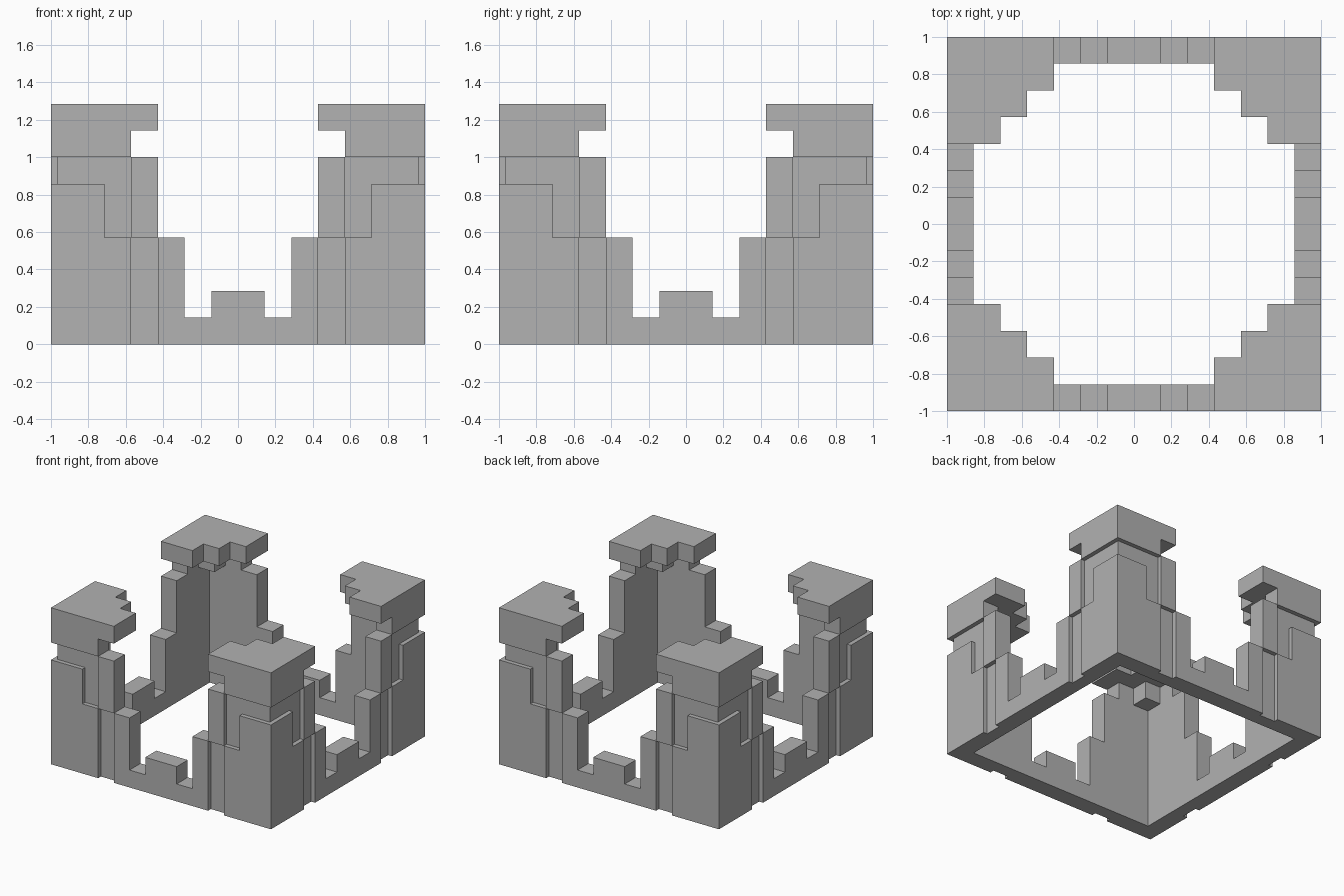
import bpy, bmesh
from math import radians
from mathutils import Matrix

if "Cube" in bpy.data.objects:
    bpy.data.objects.remove(bpy.data.objects["Cube"], do_unlink=True)

U = 1 / 7          # one block
RECESS = 0.25      # depth of the wall relief, in blocks
UPRIGHT = Matrix.Rotation(radians(90), 4, "X")   # stands a flat profile up, facing the front

stone = bpy.data.materials.new("grey_stone")
stone.use_nodes = True
stone.diffuse_color = (0.445, 0.445, 0.445, 1)
stone.node_tree.nodes["Principled BSDF"].inputs["Base Color"].default_value = stone.diffuse_color


def turn(k):
    return Matrix.Rotation(radians(90 * k), 4, "Z")


def prism(name, points, low, high, matrix=Matrix()):
    """Extrude a flat outline, given in blocks, from low to high."""
    bm = bmesh.new()
    face = bm.faces.new([bm.verts.new((x, y, low)) for x, y in points])
    extruded = bmesh.ops.extrude_face_region(bm, geom=[face])["geom"]
    top = [v for v in extruded if isinstance(v, bmesh.types.BMVert)]
    bmesh.ops.translate(bm, verts=top, vec=(0, 0, high - low))
    bmesh.ops.transform(bm, verts=bm.verts, matrix=Matrix.Scale(U, 4) @ matrix)
    bmesh.ops.recalc_face_normals(bm, faces=bm.faces)
    mesh = bpy.data.meshes.new(name)
    bm.to_mesh(mesh)
    bm.free()
    obj = bpy.data.objects.new(name, mesh)
    bpy.context.scene.collection.objects.link(obj)
    return obj


def square(r):
    return [(-r, -r), (r, -r), (r, r), (-r, r)]


def mirrored(points):
    return [(-x, y) for x, y in points]


# Hollow square wall, carved by cutters
wall = prism("ruined_wall", square(7), 0, 7)
cutters = [prism("courtyard_cutter", square(6), -1, 8)]

# Stepped gaps with a low merlon left in the middle of each side
half_gap = [(1, 2), (1, 1), (2, 1), (2, 4), (3, 4), (3, 8)]
gap = half_gap + mirrored(half_gap)[::-1]
for k in range(2):
    cutters.append(prism("gap_cutter", gap, -8, 8, turn(k) @ UPRIGHT))

# Shallow relief beside each corner: a stepped band above and a groove below
band = [(8, 8), (4, 8), (4, 4), (5, 4), (5, 6), (8, 6)]
groove = [(3, -1), (4, -1), (4, 4), (3, 4)]
for k in range(4):
    for outline in (band, groove):
        for side in (outline, mirrored(outline)):
            cutters.append(prism("relief_cutter", side, 7 - RECESS, 8, turn(k) @ UPRIGHT))

for cutter in cutters:
    cutter.hide_render = True
    mod = wall.modifiers.new(cutter.name, "BOOLEAN")
    mod.operation = "DIFFERENCE"
    mod.solver = "EXACT"
    mod.object = cutter

# Bake the carving and drop the cutters
bpy.context.view_layer.update()
carved = bpy.data.meshes.new_from_object(wall.evaluated_get(bpy.context.evaluated_depsgraph_get()))
wall.modifiers.clear()
wall.data = carved
for cutter in cutters:
    bpy.data.objects.remove(cutter, do_unlink=True)
parts = [wall]

# Corner tops: a small stepped corbel under a wider stepped cap
corbel = [(0, 0), (3, 0), (3, 1), (2, 1), (2, 2), (1, 2), (1, 3), (0, 3)]
cap = [(0, 0), (4, 0), (4, 2), (3, 2), (3, 3), (2, 3), (2, 4), (0, 4)]
corners = ("front_right", "front_left", "back_left", "back_right")
for k, corner in enumerate(corners):
    place = turn(k) @ Matrix.Translation((-7, -7, 0))
    parts.append(prism(corner + "_corbel", corbel, 7, 8, place))
    parts.append(prism(corner + "_cap", cap, 8, 9, place))

for part in parts:
    part.data.materials.clear()
    part.data.materials.append(stone)
